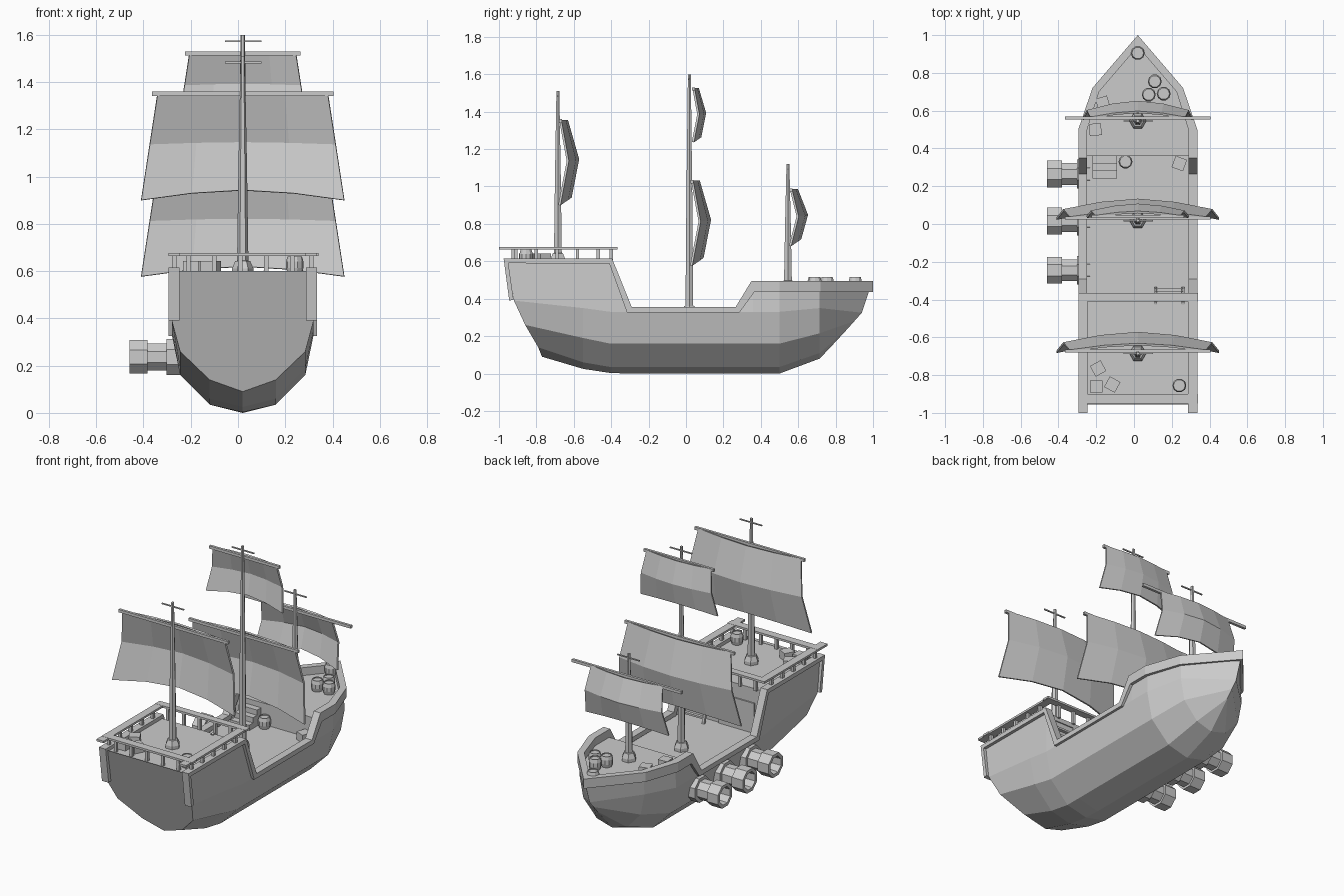
import bpy, bmesh
from math import pi, cos, sin
from mathutils import Matrix, Vector

if "Cube" in bpy.data.objects:
    bpy.data.objects.remove(bpy.data.objects["Cube"])

CX = 0.02  # hull centre line


def mesh(name, verts, faces):
    bm = bmesh.new()
    vs = [bm.verts.new(v) for v in verts]
    for f in faces:
        bm.faces.new([vs[i] for i in f])
    bmesh.ops.remove_doubles(bm, verts=bm.verts, dist=1e-5)
    bmesh.ops.recalc_face_normals(bm, faces=bm.faces)
    me = bpy.data.meshes.new(name)
    bm.to_mesh(me)
    bm.free()
    ob = bpy.data.objects.new(name, me)
    bpy.context.collection.objects.link(ob)
    return ob


def prism(name, poly, z0, z1):
    n = len(poly)
    v = [(x, y, z0) for x, y in poly] + [(x, y, z1) for x, y in poly]
    f = [[i, (i + 1) % n, n + (i + 1) % n, n + i] for i in range(n)]
    return mesh(name, v, f + [list(range(n)), list(range(n, 2 * n))])


def box(name, x0, x1, y0, y1, z0, z1):
    return prism(name, [(x0, y0), (x1, y0), (x1, y1), (x0, y1)], z0, z1)


def lathe(name, prof, n, loc, rot=None, turn=0.0):
    m = Matrix.Translation(loc) @ (rot or Matrix())
    v = [m @ Vector((r * cos(2 * pi * i / n + turn), r * sin(2 * pi * i / n + turn), z))
         for r, z in prof for i in range(n)]
    f = [[k * n + i, k * n + (i + 1) % n, (k + 1) * n + (i + 1) % n, (k + 1) * n + i]
         for k in range(len(prof) - 1) for i in range(n)]
    last = (len(prof) - 1) * n
    return mesh(name, v, f + [list(range(n)), list(range(last, last + n))])


def beam(name, a, b, r):
    a, b = Vector(a), Vector(b)
    d = b - a
    return lathe(name, [(r, 0), (r, d.length)], 4, a, d.to_track_quat('Z', 'Y').to_matrix().to_4x4(), pi / 4)


# hull shell: stations of keel, bilge, mid, wale and top points, both sides
def station(y, keel, top, s=1.0, zs=(0.035, 0.16, 0.33)):
    return [(0, y, keel)] + [(w * s, y, z) for w, z in zip((0.14, 0.265, 0.3), zs)] + [(0.295 * s, y, top)]


stations = [
    [(0, -.77, .09), (.14, -.79, .14), (.265, -.86, .26), (.3, -.92, .39), (.295, -.955, .6)],
    station(-.55, .025, .6, zs=(.06, .19, .35)),
    station(-.405, .003, .6),
    station(-.305, 0, .34),
    station(.275, 0, .34),
    station(.358, 0, .46),
    station(.5, 0, .46),
    station(.715, .08, .46, .76, (.11, .215, .35)),
    [(0, .80, .17), (0, .86, .235), (0, .90, .28), (0, .94, .325), (0, .985, .46)],
]
loops = [[(CX - x, y, z) for x, y, z in reversed(s[1:])] + [(CX + x, y, z) for x, y, z in s] for s in stations]
faces = [[9 * k + i, 9 * k + i + 1, 9 * k + i + 10, 9 * k + i + 9] for k in range(7) for i in range(8)]
# bow: share one stem line, lower edge closes to a triangle fan
for i in range(8):
    faces.append([63 + i, 64 + i, 73 + i, 72 + i])
bm_verts = [v for l in loops for v in l]
stem = {72 + i: 80 - i for i in range(4)}
faces = [[stem.get(i, i) for i in f] for f in faces]
mesh("hull", bm_verts, faces + [list(range(9))])

# gunwale trim: half width, inner half width, y top, z top, y low, z low, inner y shift
rail_path = [
    (.315, .268, -.945, .39, -.922, .395, 0),
    (.315, .268, -.975, .615, -.95, .59, 0),
    (.315, .268, -.395, .615, -.41, .588, 0),
    (.315, .268, -.29, .355, -.315, .325, 0),
    (.315, .268, .265, .355, .285, .325, 0),
    (.315, .268, .35, .495, .365, .435, 0),
    (.315, .268, .5, .495, .5, .435, 0),
    (.24, .205, .72, .495, .72, .435, -.02),
    (0, 0, 1.0, .495, 1.0, .435, -.06),
]
for s, side in ((-1, "left"), (1, "right")):
    v = []
    for wo, wi, yt, zt, yl, zl, dy in rail_path:
        v += [(CX + s * wo, yt, zt), (CX + s * wi, yt + dy, zt),
              (CX + s * wi, yl + dy, zl), (CX + s * wo, yl, zl)]
    n = len(rail_path)
    f = [[4 * k + i, 4 * k + (i + 1) % 4, 4 * k + 4 + (i + 1) % 4, 4 * k + 4 + i]
         for k in range(n - 1) for i in range(4)]
    mesh("gunwale_" + side, v, f + [[0, 1, 2, 3]])

# decks and bulkheads
box("poop_deck", CX - .29, CX + .29, -.945, -.405, .57, .592)
box("main_deck", CX - .29, CX + .29, -.42, .37, .285, .31)
prism("fore_deck", [(CX + x, y) for x, y in
      [(-.285, .36), (.285, .36), (.285, .5), (.215, .715), (0, .955), (-.215, .715), (-.285, .5)]], .425, .445)
box("poop_bulkhead", CX - .29, CX + .29, -.42, -.407, .3, .58)
box("fore_bulkhead", CX - .29, CX + .29, .36, .372, .3, .44)
box("cabin_door", -.20, .05, -.41, -.398, .31, .5)

# stairs to the fore deck and ladder to the poop
for i in range(3):
    box("fore_step", -.22, -.09, .24 + .04 * i, .36, .31, .345 + .033 * i)
for x in (.115, .26):
    beam("ladder_side", (x, -.34, .31), (x, -.42, .6), .011)
for i in range(5):
    t = (i + .6) / 5.2
    y, z = -.34 - .08 * t, .31 + .29 * t
    box("ladder_rung", .115, .26, y - .01, y + .01, z - .006, z + .006)

# poop railing
box("stern_handrail", CX - .315, CX + .32, -.95, -.90, .664, .677)
box("break_handrail", CX - .315, CX + .32, -.41, -.365, .664, .677)
for s in (-1, 1):
    xc = CX + s * .29
    box("side_handrail", xc - .025, xc + .025, -1, -.365, .663, .676)
    for y in (-.91, -.80, -.69, -.58, -.47):
        box("baluster", xc - .009, xc + .009, y - .009, y + .009, .6, .665)
for x in (-.21, -.1, .01, .12, .23):
    for y in (-.925, -.4):
        box("baluster", x - .009, x + .009, y - .009, y + .009, .585, .665)

# masts with foot collars and thin crosstrees
for name, y, z0, z1 in (("mizzen", -.685, .592, 1.51), ("main", .018, .31, 1.6), ("fore", .545, .445, 1.12)):
    lathe(name + "_mast", [(.045, z0), (.045, z0 + .02), (.032, z0 + .05), (.024, z0 + .052),
                           (.018, (z0 + z1) / 2), (.009, z1)], 6, (CX, y, 0))
    for dz, in ((.027,), ):
        beam(name + "_crosstree", (CX - .075, y, z1 - dz), (CX + .08, y, z1 - dz), .005)


# billowing square sails with yards
def sail(name, yc, zt, zb, wt, wb, k, yard):
    rows = ((0, 0, .035), (.48, .04, .055), (1, -.005, .06))
    v = []
    for t, edge, belly in rows:
        for j in range(5):
            u = j / 2 - 1
            c = 1 - abs(u) ** 1.7
            v.append((CX + u * (wt + (wb - wt) * t), yc + .008 + k * (edge + belly * c),
                      zt + (zb - zt) * t + .042 * k * c * t * t))
    f = [[5 * r + j, 5 * r + j + 1, 5 * r + j + 6, 5 * r + j + 5] for r in range(2) for j in range(4)]
    ob = mesh(name + "_sail", v, f)
    m = ob.modifiers.new("thickness", 'SOLIDIFY')
    m.thickness, m.offset = .012, 0
    box(name + "_yard", CX - yard, CX + yard, yc, yc + .016, zt - .013, zt + .005)


sail("mizzen", -.68, 1.355, .90, .36, .43, 1, .385)
sail("main", .025, 1.03, .577, .36, .43, 1, .385)
sail("topgallant", .032, 1.525, 1.237, .225, .27, .65, .245)
sail("fore", .553, .985, .682, .25, .29, .9, .385)

# cannons on the left side, hollow muzzles
for y in (.265, .015, -.245):
    lathe("cannon", [(.082, -.07), (.082, 0), (.062, 0), (.062, .08), (.077, .08), (.077, .158),
                     (.056, .158), (.05, .06)], 8, (-.302, y, .237),
          Matrix.Rotation(-pi / 2, 4, 'Y'), pi / 8)

# barrels
for x, y, z in ((.02, .905, .445), (.11, .755, .445), (.078, .685, .445), (.157, .69, .445),
                (-.045, .33, .31), (.24, -.855, .592)):
    lathe("barrel", [(.031, 0), (.037, .022), (.037, .048), (.031, .07), (.027, .07), (.027, .064)],
          10, (x, y, z))

# crates
for x, y, z, a in ((-.205, .5, .445, .1), (-.165, .64, .445, .3), (.24, .32, .31, -.35),
                   (-.19, -.765, .592, .5), (-.2, -.86, .592, 0), (-.115, -.85, .592, -.5)):
    ob = box("crate", -.032, .032, -.032, .032, 0, .05)
    ob.location = (x, y, z)
    ob.rotation_euler.z = a
